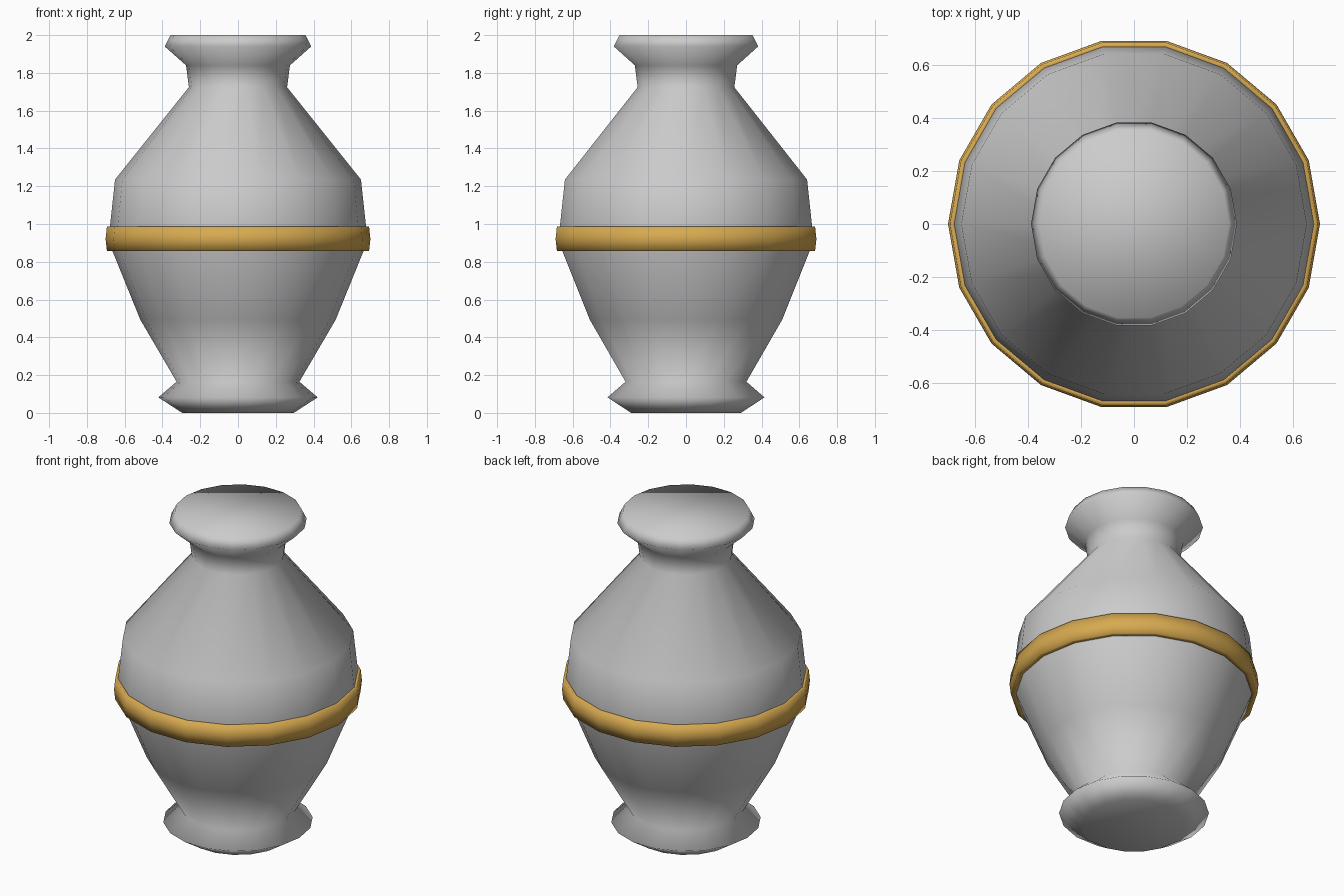
import bpy, bmesh, math

if "Cube" in bpy.data.objects:
    bpy.data.objects.remove(bpy.data.objects["Cube"])

SIDES = 18


def lathe(name, profile, closed_loop=False):
    """Spin an (r, z) profile around z; cap both ends unless it is a closed loop."""
    bm = bmesh.new()
    rings = []
    for r, z in profile:
        rings.append([bm.verts.new((r * math.cos(2 * math.pi * i / SIDES),
                                    r * math.sin(2 * math.pi * i / SIDES), z))
                      for i in range(SIDES)])
    pairs = list(zip(rings, rings[1:]))
    if closed_loop:
        pairs.append((rings[-1], rings[0]))
    for a, b in pairs:
        for i in range(SIDES):
            j = (i + 1) % SIDES
            bm.faces.new((a[i], a[j], b[j], b[i]))
    if not closed_loop:
        bm.faces.new(rings[0][::-1])
        bm.faces.new(rings[-1])
    bmesh.ops.recalc_face_normals(bm, faces=bm.faces)
    for f in bm.faces:
        f.smooth = True
    mesh = bpy.data.meshes.new(name)
    bm.to_mesh(mesh)
    bm.free()
    obj = bpy.data.objects.new(name, mesh)
    bpy.context.collection.objects.link(obj)
    return obj


# Vase body: foot, belly, shoulder, neck and closed lip
lathe("vase_body", [
    (0.295, 0.0), (0.422, 0.082), (0.325, 0.165), (0.517, 0.493),
    (0.664, 0.855), (0.678, 0.987), (0.651, 1.235), (0.26, 1.724),
    (0.275, 1.84), (0.388, 1.94), (0.358, 2.0)])

# Gold band around the belly
band = lathe("belly_band", [
    (0.66, 0.857), (0.694, 0.857), (0.701, 0.92), (0.694, 0.987),
    (0.672, 0.987)], closed_loop=True)
gold = bpy.data.materials.new("gold")
gold.diffuse_color = (0.68, 0.40, 0.08, 1)
gold.use_nodes = True
gold.node_tree.nodes["Principled BSDF"].inputs["Base Color"].default_value = gold.diffuse_color
band.data.materials.append(gold)
